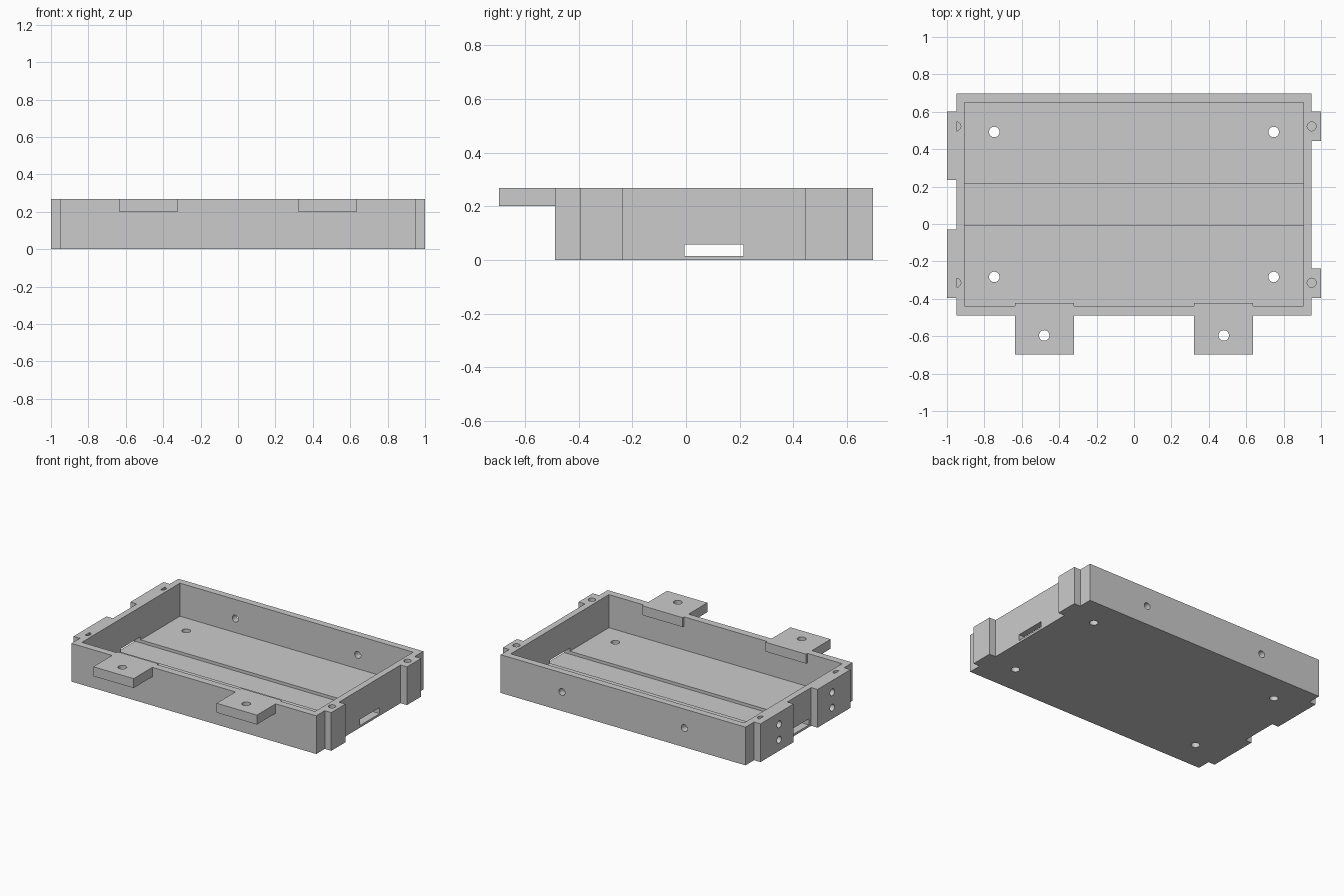
import bpy
import math

cube = bpy.data.objects.get("Cube")
if cube:
    bpy.data.objects.remove(cube, do_unlink=True)

TOP = 0.268      # rim height
FLOOR = 0.036    # inner floor height

grey = bpy.data.materials.new("plain grey")
grey.use_nodes = True
colour = (0.6, 0.6, 0.6, 1)
grey.diffuse_color = colour
grey.node_tree.nodes["Principled BSDF"].inputs["Base Color"].default_value = colour


def box(name, x, y, z):
    """Box from three (low, high) ranges."""
    bpy.ops.mesh.primitive_cube_add(size=1)
    ob = bpy.context.object
    ob.name = name
    for v in ob.data.vertices:
        v.co = [(a + b) / 2 + c * (b - a) for (a, b), c in zip((x, y, z), v.co)]
    ob.data.materials.append(grey)
    return ob


def rod(centre, radius, length, axis="z"):
    """Round cutter along one axis."""
    turn = {"x": (0, math.pi / 2, 0), "y": (math.pi / 2, 0, 0), "z": (0, 0, 0)}[axis]
    bpy.ops.mesh.primitive_cylinder_add(vertices=32, radius=radius, depth=length,
                                        location=centre, rotation=turn)
    ob = bpy.context.object
    ob.name = "hole_cutter"
    ob.hide_render = True
    ob.data.materials.append(grey)
    return ob


def combine(target, other, operation):
    mod = target.modifiers.new("combine", "BOOLEAN")
    mod.operation = operation
    mod.solver = "EXACT"
    mod.object = other
    bpy.context.view_layer.objects.active = target
    bpy.ops.object.modifier_apply(modifier=mod.name)
    bpy.data.objects.remove(other, do_unlink=True)


def add(other):
    combine(tray, other, "UNION")


def cut(other):
    combine(tray, other, "DIFFERENCE")


# Open tray with its cavity
tray = box("tray", (-0.95, 0.95), (-0.489, 0.697), (0, TOP))
cut(box("cavity_cutter", (-0.905, 0.905), (-0.438, 0.649), (FLOOR, 0.5)))

# Shallow floor groove that runs out through a slot in both end walls
cut(box("slot_cutter", (-1.2, 1.2), (-0.006, 0.214), (0.015, 0.058)))

# Narrow corner blocks on the +x side
for y in ((0.445, 0.601), (-0.395, -0.237)):
    add(box("narrow_block", (0.94, 1), y, (0, TOP)))

# Blind screw holes in the end walls
for x in (-0.95, 0.95):
    for y in (0.522, -0.314):
        cut(rod((x, y, TOP), 0.024, 0.4))

# Wide blocks on the -x side, covering half of the screw holes
for y, hole_y in (((0.235, 0.602), 0.395), ((-0.395, -0.03), -0.193)):
    add(box("wide_block", (-1, -0.95), y, (0, TOP)))
    for z in (0.078, 0.186):
        cut(rod((-1, hole_y, z), 0.024, 0.12, "x"))

# Mounting tabs on the front rim
for side in (-1, 1):
    x = sorted((side * 0.322, side * 0.635))
    add(box("mounting_tab", x, (-0.697, -0.423), (0.202, TOP)))
    cut(rod((side * 0.48, -0.596, 0.24), 0.028, 0.3))

# Floor holes and back wall holes
for side in (-1, 1):
    for y in (0.492, -0.283):
        cut(rod((side * 0.747, y, 0.03), 0.028, 0.2))
    cut(rod((side * 0.475, 0.67, 0.134), 0.024, 0.2, "y"))

# Smooth hole walls, sharp edges elsewhere
bpy.ops.object.select_all(action="DESELECT")
tray.select_set(True)
bpy.context.view_layer.objects.active = tray
bpy.ops.object.shade_smooth_by_angle(angle=math.radians(30))
